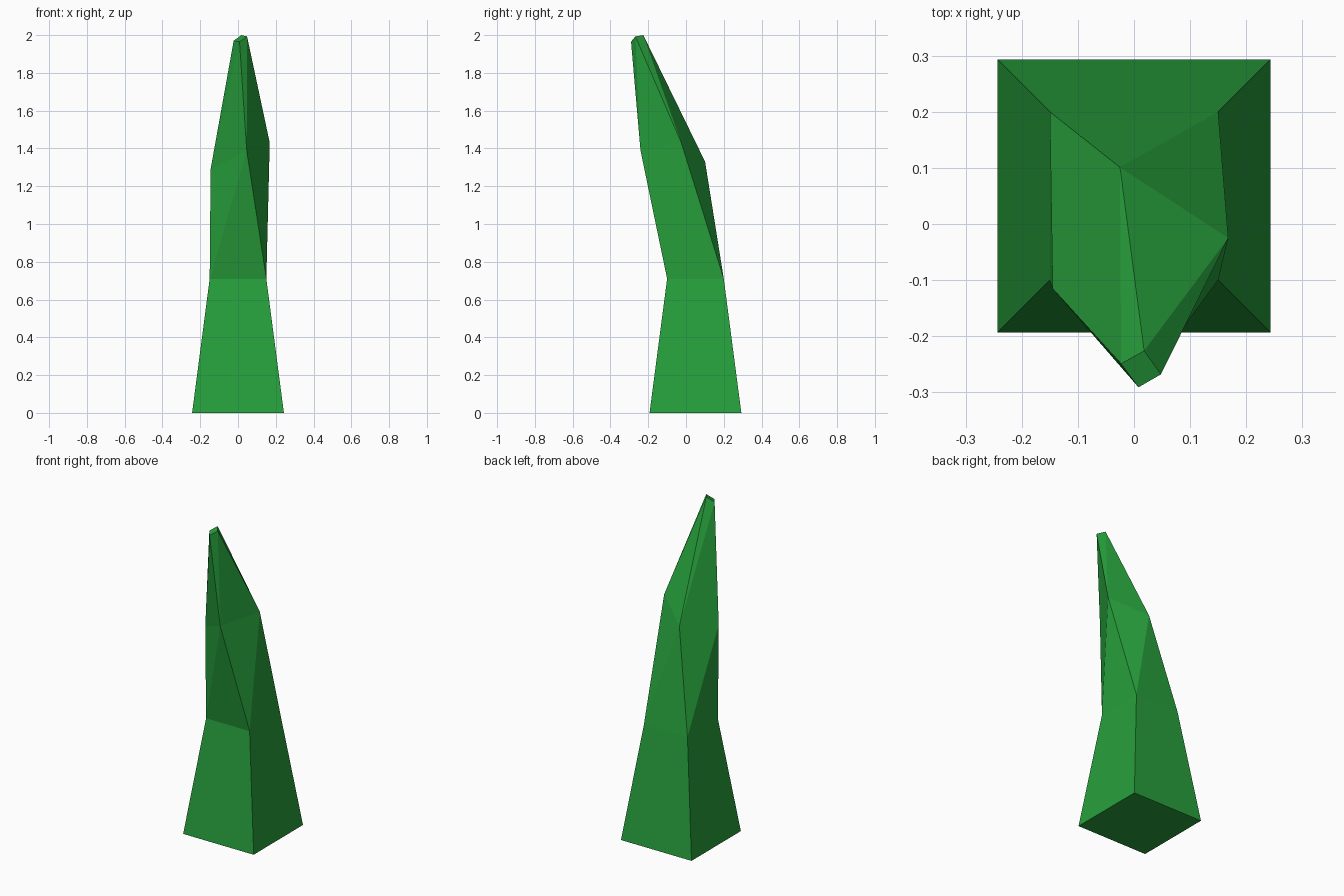
import bpy, bmesh

if "Cube" in bpy.data.objects:
    bpy.data.objects.remove(bpy.data.objects["Cube"])


def square(cy, half, z):
    """Level square section, counter-clockwise from front left."""
    return [(sx * half, cy + sy * half, z)
            for sx, sy in ((-1, -1), (1, -1), (1, 1), (-1, 1))]


# Cross-sections from base to tip; the upper two twist and tilt forward
sections = [
    square(0.05, 0.243, 0.0),
    square(0.05, 0.15, 0.71),
    [(-0.145, -0.115, 1.29), (0.046, -0.241, 1.39),
     (0.168, -0.025, 1.43), (-0.025, 0.101, 1.33)],
    [(-0.023, -0.249, 1.97), (0.008, -0.291, 1.965),
     (0.048, -0.268, 1.993), (0.018, -0.226, 2.0)],
]

# Bent spike: skin the sections, splitting the twisted sides into triangles
bm = bmesh.new()
rings = [[bm.verts.new(p) for p in s] for s in sections]
bm.faces.new(rings[0][::-1])
bm.faces.new(rings[-1])
for level, (low, high) in enumerate(zip(rings, rings[1:])):
    for i in range(4):
        j = (i + 1) % 4
        if level == 0:
            bm.faces.new((low[i], low[j], high[j], high[i]))
        else:
            bm.faces.new((low[i], low[j], high[j]))
            bm.faces.new((low[i], high[j], high[i]))
bmesh.ops.recalc_face_normals(bm, faces=bm.faces)
mesh = bpy.data.meshes.new("bent_spike")
bm.to_mesh(mesh)
bm.free()

# Green finish
green = bpy.data.materials.new("green")
green.diffuse_color = (0.02, 0.35, 0.045, 1)
green.use_nodes = True
green.node_tree.nodes["Principled BSDF"].inputs["Base Color"].default_value = green.diffuse_color
mesh.materials.append(green)
bpy.context.collection.objects.link(bpy.data.objects.new("bent_spike", mesh))
